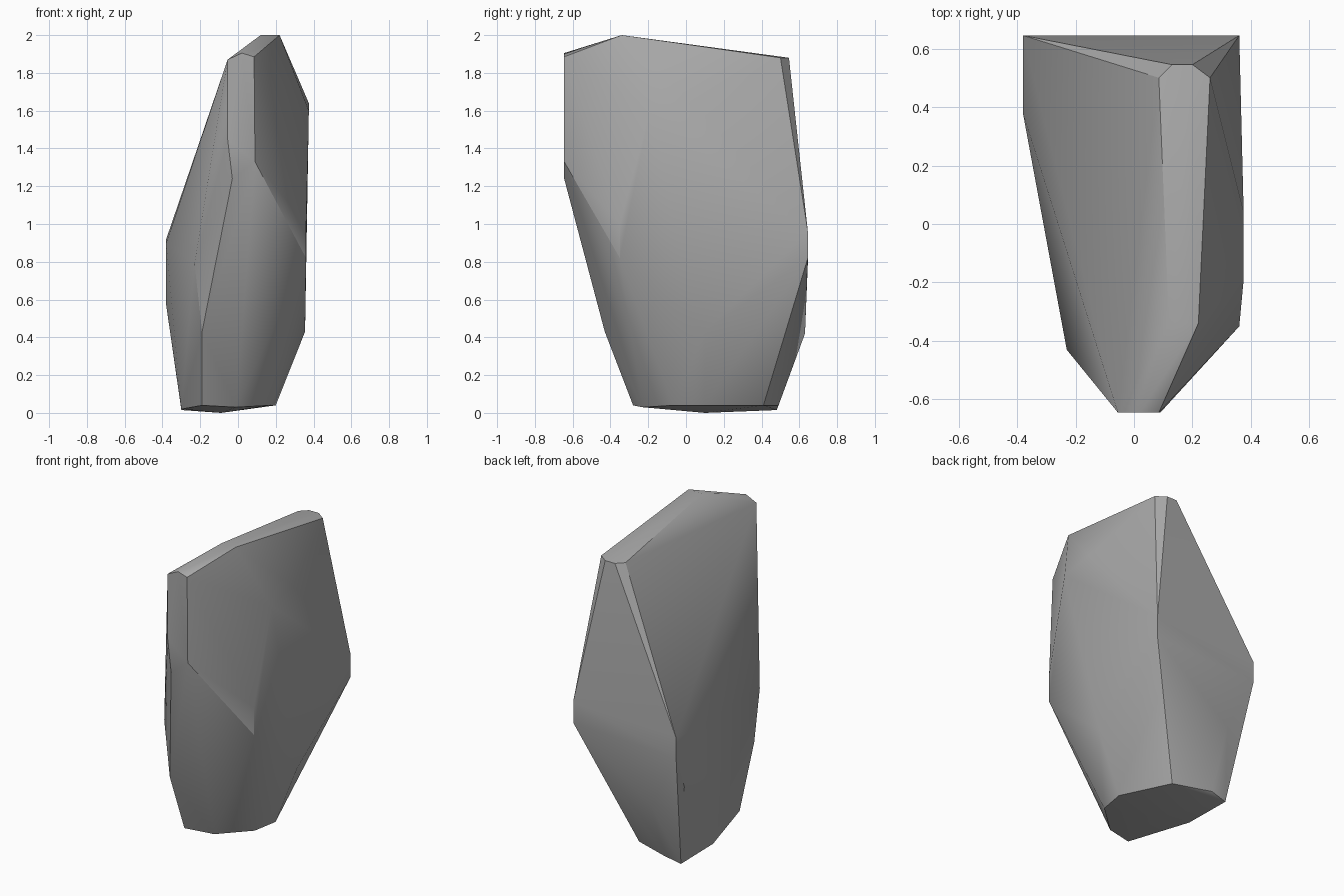
import bpy
import bmesh
import math
from mathutils import Vector

# Remove only the default cube
default_cube = bpy.data.objects.get("Cube")
if default_cube:
    bpy.data.objects.remove(default_cube, do_unlink=True)


def make_material(name, linear_colour):
    """One flat colour, visible in the viewport and in a render."""
    material = bpy.data.materials.new(name)
    material.use_nodes = True
    material.diffuse_color = linear_colour
    shader = material.node_tree.nodes["Principled BSDF"]
    shader.inputs["Base Color"].default_value = linear_colour
    shader.inputs["Roughness"].default_value = 0.9
    return material


def corners(*points):
    """Corner positions given in hundredths of a unit."""
    return [Vector(point) / 100 for point in points]


# Chipped corners of the stone, grouped by the facet they bound
base_chips = corners(
    (-30, 48, 1.5), (-30, 15, 2), (-19, -28, 4), (-1, -23, 3), (17, -7, 4),
    (20, 10, 4), (5, 41, 4), (-19, 49, 4), (-9, 10, 0))
belly_chips = corners(
    (-19, -43, 43), (35.5, 10, 43), (-19, 63, 42), (-38, 56, 57))
left_flank = corners(
    (-23, -43, 79), (-38, 38, 90), (-38, 64.5, 92), (-38, 64.5, 79))
right_flank = corners(
    (36, -35, 82), (36, -35, 100), (37.5, -19, 160), (37.5, 4, 164),
    (36, 64.5, 96), (36, 64.5, 82))
front_blade = corners(
    (-3, -64.5, 124), (-5.5, -64.5, 145), (-5.5, -64.5, 187),
    (2, -64.5, 190.5), (8.5, -64.5, 188.5), (9, -64.5, 133))
crest = corners(
    (12, -34, 200), (22, -34, 200), (8.5, 50, 188), (13, 54.5, 188),
    (20, 54.5, 188), (26, 50, 188))

# Wrap one tight skin around all of the corners
skin = bmesh.new()
for facet in (base_chips, belly_chips, left_flank, right_flank,
              front_blade, crest):
    for corner in facet:
        skin.verts.new(corner)
wrapped = bmesh.ops.convex_hull(skin, input=skin.verts)
buried = {item for key in ("geom_interior", "geom_unused")
          for item in wrapped[key] if isinstance(item, bmesh.types.BMVert)}
bmesh.ops.delete(skin, geom=list(buried), context="VERTS")

# Merge triangles that lie in one flat facet
bmesh.ops.dissolve_limit(skin, angle_limit=math.radians(2),
                         verts=skin.verts, edges=skin.edges)
bmesh.ops.recalc_face_normals(skin, faces=skin.faces)

mesh = bpy.data.meshes.new("rock")
skin.to_mesh(mesh)
skin.free()
rock = bpy.data.objects.new("rock", mesh)
bpy.context.collection.objects.link(rock)
mesh.materials.append(make_material("stone grey", (0.4, 0.4, 0.4, 1)))

# Soft shading across shallow bends, crisp ridges elsewhere
bpy.ops.object.select_all(action="DESELECT")
rock.select_set(True)
bpy.context.view_layer.objects.active = rock
bpy.ops.object.shade_smooth_by_angle(angle=math.radians(30))
